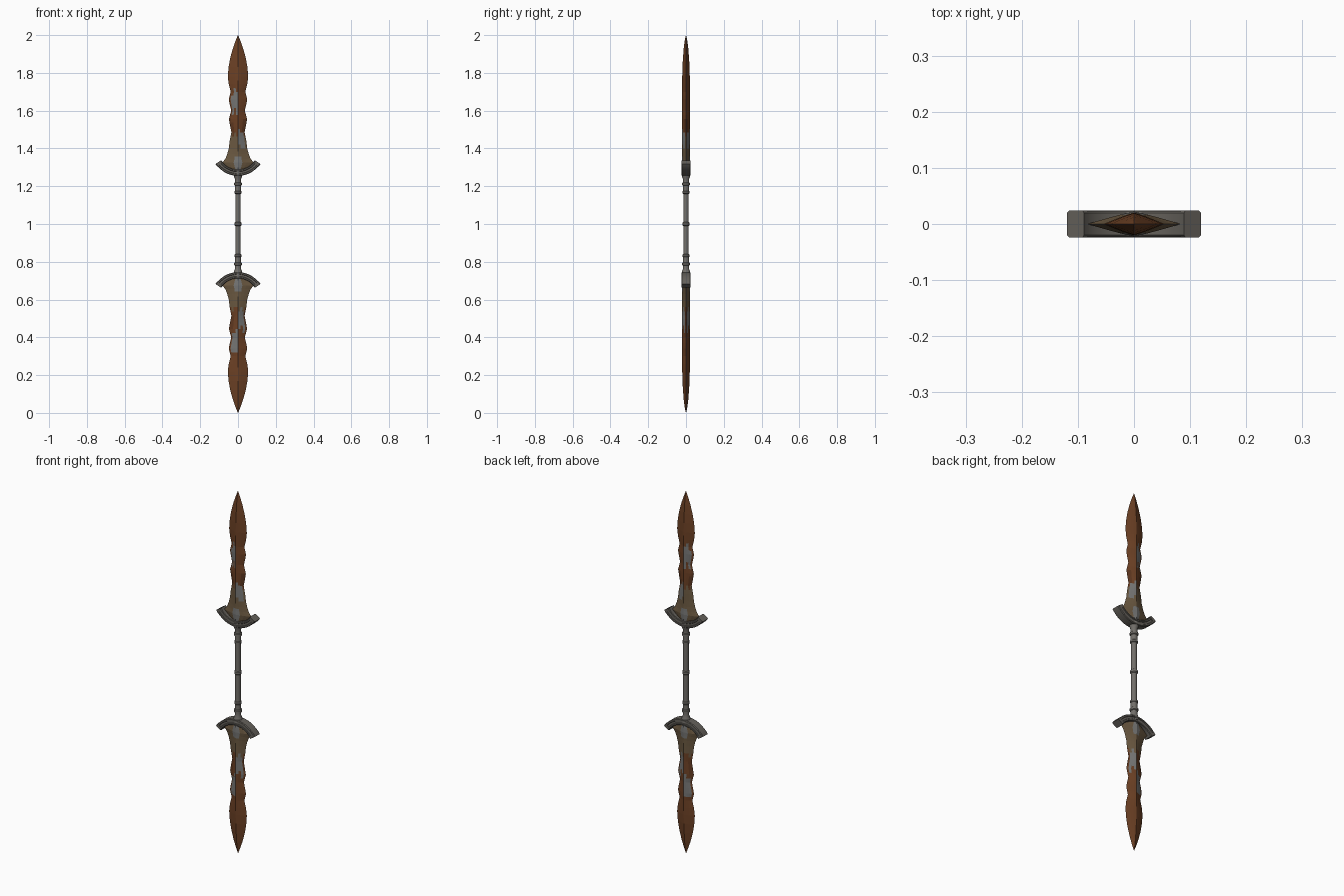
import bpy, bmesh, math

if "Cube" in bpy.data.objects:
    bpy.data.objects.remove(bpy.data.objects["Cube"])


def material(name, rgb):
    m = bpy.data.materials.new(name)
    m.diffuse_color = (*rgb, 1)
    m.use_nodes = True
    m.node_tree.nodes["Principled BSDF"].inputs["Base Color"].default_value = m.diffuse_color
    return m


RUST = material("rust", (0.15, 0.052, 0.018))
DARK_RUST = material("dark rust", (0.11, 0.038, 0.014))
TARNISH = material("tarnished brown", (0.145, 0.098, 0.052))
STEEL = material("bare steel", (0.18, 0.18, 0.175))
GUARD = material("guard iron", (0.13, 0.12, 0.105))
GRIP = material("grip iron", (0.17, 0.16, 0.145))


def finish(name, bm, mats, smooth=None):
    bmesh.ops.remove_doubles(bm, verts=bm.verts, dist=1e-5)
    bmesh.ops.recalc_face_normals(bm, faces=bm.faces)
    me = bpy.data.meshes.new(name)
    bm.to_mesh(me)
    bm.free()
    for m in mats:
        me.materials.append(m)
    ob = bpy.data.objects.new(name, me)
    bpy.context.collection.objects.link(ob)
    if smooth:
        bpy.ops.object.select_all(action='DESELECT')
        ob.select_set(True)
        bpy.context.view_layer.objects.active = ob
        bpy.ops.object.shade_smooth_by_angle(angle=math.radians(smooth))
    return ob


def loft(bm, rings, caps=True):
    """Bridge closed rings of points; returns the side faces row by row."""
    vs = [[bm.verts.new(p) for p in r] for r in rings]
    n = len(vs[0])
    rows = []
    for a, b in zip(vs, vs[1:]):
        rows.append([bm.faces.new((a[i], a[(i + 1) % n], b[(i + 1) % n], b[i]))
                     for i in range(n)])
    if caps:
        bm.faces.new(vs[0])
        bm.faces.new(vs[-1])
    return rows


# distance from the centre, half width, half thickness
BLADE = [(0.27, .02, .018), (0.30, .06, .021), (0.325, .083, .022), (0.345, .067, .021),
         (0.37, .057, .020), (0.40, .049, .020), (0.44, .044, .020), (0.485, .035, .020),
         (0.52, .042, .020), (0.555, .048, .020), (0.60, .036, .020), (0.63, .043, .020),
         (0.66, .049, .020), (0.70, .039, .020), (0.74, .049, .020), (0.78, .054, .020),
         (0.83, .050, .019), (0.88, .041, .016), (0.93, .027, .012), (0.97, .013, .007),
         (1.0, .0004, .0004)]
COLS = [-1, -.8, -.55, -.28, 0, .28, .55, .8]


def blade_colour(s, u, sign):
    """Rusted point, tarnished root, bare steel patches with ragged borders."""
    j = 0.018 * math.sin(13 * u + 4 * sign)
    off = 0 if sign > 0 else 0.02
    if s < 0.385 - 0.16 * abs(u) and abs(u) < 0.35:
        return 3
    if -0.9 < u < 0 and 0.59 - off < s + j < 0.705 - off:
        return 3
    if 0 < u < 0.8 and 0.41 + 2 * off < s + j < 0.49 + 3 * off:
        return 3
    if s + j < 0.47 - off:
        return 2
    return 1 if 0.49 < s + j < 0.56 and abs(u) > 0.6 else 0


def blade(name, sign):
    rows = []
    for a, b in zip(BLADE, BLADE[1:]):      # two steps per profile span
        for t in (0, .5):
            rows.append([p + (q - p) * t for p, q in zip(a, b)])
    rows.append(BLADE[-1])
    us = [(u, -1) for u in COLS] + [(-u, 1) for u in COLS]
    bm = bmesh.new()
    rings = [[(u * w, side * t * (1 - abs(u) ** 1.15), 1 + sign * s) for u, side in us]
             for s, w, t in rows]
    faces = loft(bm, rings)
    for k, row in enumerate(faces):
        s = (rows[k][0] + rows[k + 1][0]) / 2
        for i, f in enumerate(row):
            u = (us[i][0] + us[(i + 1) % len(us)][0]) / 2
            f.material_index = blade_colour(s, u, sign)
    finish(name, bm, [RUST, DARK_RUST, TARNISH, STEEL])


def arc_bar(bm, section, a0, a1, steps, sign):
    rings = []
    for k in range(steps + 1):
        a = math.radians(a0 + (a1 - a0) * k / steps)
        rings.append([(r * math.sin(a), y, 1 + sign * (0.395 - r * math.cos(a)))
                      for r, y in section])
    loft(bm, rings)


def guard(name, sign):
    bm = bmesh.new()
    # grooved crescent
    half = [(.107, .020), (.110, .023), (.116, .023), (.118, .020),
            (.128, .020), (.130, .024), (.137, .024), (.140, .020)]
    arc_bar(bm, half + [(r, -y) for r, y in reversed(half)], -54, 54, 28, sign)
    # end blocks
    block = [(.106, .020), (.110, .024), (.138, .024), (.142, .020)]
    block += [(r, -y) for r, y in reversed(block)]
    for d in (-1, 1):
        arc_bar(bm, block, d * 50, d * 57, 3, sign)
    finish(name, bm, [GUARD], 35)


def lathe(name, profile, mat, sides=16):
    bm = bmesh.new()
    loft(bm, [[(r * math.cos(2 * math.pi * i / sides), r * math.sin(2 * math.pi * i / sides), z)
               for i in range(sides)] for z, r in profile])
    finish(name, bm, [mat], 35)


# shaft with collars and rings, mirrored about the middle
half = [(0, .019), (.006, .019), (.010, .0145), (.16, .0145), (.163, .019), (.172, .019),
        (.175, .0165), (.203, .0165), (.206, .021), (.217, .021), (.220, .0165),
        (.238, .0165), (.25, .021), (.262, .024), (.275, .024)]
lathe("grip", [(1 - s, r) for s, r in reversed(half[1:])] + [(1 + s, r) for s, r in half], GRIP)

for label, sign in (("upper", 1), ("lower", -1)):
    blade(label + "_blade", sign)
    guard(label + "_guard", sign)
